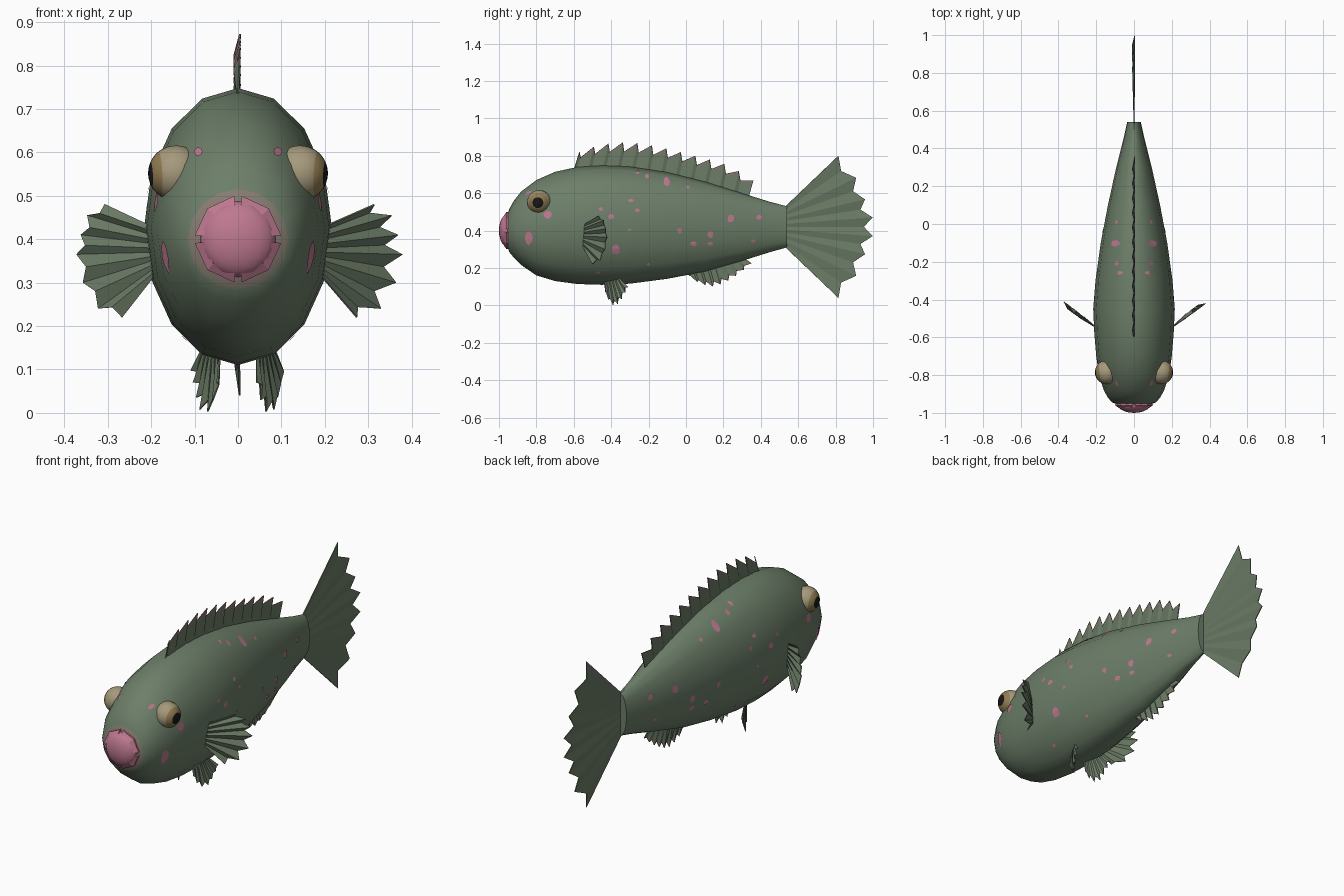
import bpy, bmesh, random
from math import sin, cos, pi, radians
from mathutils import Vector
from mathutils.bvhtree import BVHTree

random.seed(4)
cube = bpy.data.objects.get("Cube")
if cube:
    bpy.data.objects.remove(cube)


def material(name, *rgb):
    mat = bpy.data.materials.new(name)
    mat.use_nodes = True
    mat.diffuse_color = (*rgb, 1)
    mat.node_tree.nodes["Principled BSDF"].inputs["Base Color"].default_value = (*rgb, 1)
    return mat


SKIN = material("green skin", .15, .21, .14)
FIN = material("fin green", .145, .195, .13)
EDGE = material("fin edge", .24, .16, .15)
PINK = material("pink", .52, .19, .28)
BLUSH = material("mouth blush", .24, .2, .165)
TAN = material("eye tan", .38, .32, .2)
GOLD = material("eye gold", .28, .2, .08)
BLACK = material("pupil black", .008, .008, .008)


def finish(name, bm, mats, smooth=None):
    """Turn a bmesh into an object, optionally smooth below an angle."""
    bmesh.ops.recalc_face_normals(bm, faces=bm.faces)
    mesh = bpy.data.meshes.new(name)
    bm.to_mesh(mesh)
    bm.free()
    for mat in mats:
        mesh.materials.append(mat)
    if smooth:
        mesh.shade_smooth()
        mesh.set_sharp_from_angle(angle=radians(smooth))
    obj = bpy.data.objects.new(name, mesh)
    bpy.context.collection.objects.link(obj)
    return obj


def skin_rings(bm, rings, closed=True):
    """Bridge consecutive vertex rows with quads."""
    faces = []
    for a, b in zip(rings, rings[1:]):
        n = len(a)
        for i in range(n if closed else n - 1):
            j = (i + 1) % n
            faces.append(bm.faces.new((a[i], a[j], b[j], b[i])))
    return faces


# Body: elliptical sections as (y, top, bottom, half width)
SECTIONS = [
    (-.96, .47, .33, .07), (-.945, .515, .285, .115), (-.92, .56, .255, .138),
    (-.88, .61, .215, .16), (-.8, .67, .16, .186), (-.7, .714, .13, .2),
    (-.58, .74, .114, .21), (-.45, .748, .11, .216), (-.3, .742, .116, .204),
    (-.1, .712, .142, .176), (.1, .662, .18, .138), (.3, .6, .238, .094),
    (.45, .553, .285, .056), (.54, .53, .31, .036)]
SIDES = 16


def profile(y, column):
    """Body outline value at a given y."""
    for a, b in zip(SECTIONS, SECTIONS[1:]):
        if y <= b[0]:
            t = (y - a[0]) / (b[0] - a[0])
            return a[column] + t * (b[column] - a[column])
    return SECTIONS[-1][column]


bm = bmesh.new()
rings = []
for y, top, low, wide in SECTIONS:
    angles = [2 * pi * i / SIDES for i in range(SIDES)]
    rings.append([bm.verts.new((wide * sin(a), y, (top + low) / 2 + (top - low) / 2 * cos(a)))
                  for a in angles])
skin_rings(bm, rings)
bm.faces.new(rings[0])
bm.faces.new(rings[-1])
for f in bm.faces:
    f.material_index = int(f.calc_center_median().y < SECTIONS[1][0])
bm.normal_update()
bmesh.ops.recalc_face_normals(bm, faces=bm.faces)
surface = BVHTree.FromBMesh(bm)
finish("body", bm, [SKIN, BLUSH], 50)

# Skin spots: thin plates laid on the body, as (y, z, half length, half height)
SPOTS = [
    (-.21, .69, .012, .012), (-.105, .66, .017, .026), (-.26, .71, .01, .008),
    (.01, .63, .01, .008), (-.74, .485, .02, .02), (-.84, .36, .022, .035),
    (-.455, .515, .012, .01), (-.4, .475, .016, .014), (-.295, .56, .013, .01),
    (-.26, .51, .012, .01), (-.375, .3, .023, .023), (-.3, .405, .01, .008),
    (-.035, .4, .014, .014), (.04, .33, .018, .014), (.13, .38, .016, .018),
    (.13, .33, .016, .01), (.24, .465, .02, .022), (.39, .47, .015, .012),
    (.36, .345, .012, .008), (-.47, .175, .011, .007), (-.2, .22, .008, .006)]


def add_plate(bm, points, direction):
    """Project points onto the body and fan them around the first one."""
    hits = [surface.ray_cast(p, direction) for p in points]
    if any(h[0] is None for h in hits):
        return
    verts = [bm.verts.new(h[0] + h[1] * .003) for h in hits]
    rim = verts[1:]
    for a, b in zip(rim, rim[1:] + rim[:1]):
        bm.faces.new((verts[0], a, b))


bm = bmesh.new()
wheel = [2 * pi * i / 8 for i in range(8)]
for y, z, length, height in SPOTS:
    wobble = [random.uniform(.85, 1.2) for a in wheel]
    for side in (1, -1):
        pts = [Vector((side, y, z))]
        pts += [Vector((side, y + length * w * cos(a), z + height * w * sin(a)))
                for a, w in zip(wheel, wobble)]
        add_plate(bm, pts, Vector((-side, 0, 0)))
for side in (1, -1):  # brow spots face forward
    mid = Vector((side * .09, -2, .6))
    add_plate(bm, [mid] + [mid + Vector((cos(a), 0, sin(a))) * .01 for a in wheel],
              Vector((0, 1, 0)))
finish("skin_spots", bm, [PINK])


def fan_fin(name, roots, tips, drop, skew=.5, pleat=.008, edged=False):
    """Pleated fin: ribs run from root to tip with notches between them."""
    roots, tips = [Vector(p) for p in roots], [Vector(p) for p in tips]
    normal = (roots[-1] - roots[0]).cross(sum(tips, Vector()) - sum(roots, Vector())).normalized()
    columns = []
    for i, (root, tip) in enumerate(zip(roots, tips)):
        columns.append((root, tip + normal * pleat / 2))
        if i + 1 < len(roots):
            base = root.lerp(roots[i + 1], skew)
            notch = tip.lerp(tips[i + 1], skew).lerp(base, drop)
            columns.append((base, notch - normal * pleat))
    bm = bmesh.new()
    rows = [[bm.verts.new(a.lerp(b, t)) for a, b in columns]
            for t in ((0, .9, 1) if edged else (0, 1))]
    faces = skin_rings(bm, rows, closed=False)
    if edged:
        for f in faces[len(faces) // 2:]:
            f.material_index = 1
    obj = finish(name, bm, [FIN, EDGE])
    solid = obj.modifiers.new("thickness", "SOLIDIFY")
    solid.thickness = .004
    solid.offset = 0


def spread(start, end, count):
    a, b = Vector(start), Vector(end)
    return [a.lerp(b, i / (count - 1)) for i in range(count)]


# Dorsal fin
heights = [.82, .848, .865, .872, .868, .856, .84, .82, .8, .78, .757, .718, .668]
n = len(heights)
roots = [(0, p.y, profile(p.y, 1) - .012) for p in spread((0, -.6, 0), (0, .335, 0), n)]
tips = [(0, p.y, z) for p, z in zip(spread((0, -.57, 0), (0, .36, 0), n), heights)]
fan_fin("dorsal_fin", roots, tips, .35, .22, .009, True)

# Anal fin
heights = [.16, .125, .108, .1, .112, .132, .158, .19, .225]
n = len(heights)
roots = [(0, p.y, profile(p.y, 2) + .012) for p in spread((0, 0, 0), (0, .31, 0), n)]
tips = [(0, p.y, z) for p, z in zip(spread((0, .02, 0), (0, .35, 0), n), heights)]
fan_fin("anal_fin", roots, tips, .25, .3, .008, True)

# Tail fin, symmetric about its middle
upper = [(.815, .38), (.91, .262), (.957, .147), (.998, .05)]
outline = upper + [(y, -z) for y, z in reversed(upper)]
tips = [(0, y, .42 + z) for y, z in outline]
fan_fin("tail_fin", spread((0, .53, .528), (0, .53, .312), len(tips)), tips, .1)

# Paired fins
PECTORAL = [(.31, .48), (.35, .455), (.365, .41), (.375, .365), (.36, .3), (.325, .24), (.27, .22)]
PELVIC = [(.045, -.43, .07), (.055, -.415, .03), (.067, -.39, .003), (.085, -.365, .008),
          (.093, -.345, .035), (.1, -.325, .07), (.106, -.31, .098)]
for side, label in ((1, "left"), (-1, "right")):
    tips = [(side * x, -.54 + (x - .21) * .75, z) for x, z in PECTORAL]
    fan_fin(label + "_pectoral_fin", spread((side * .2, -.55, .43), (side * .196, -.55, .31), 7),
            tips, .15, pleat=.012)
    tips = [(side * x, y, z) for x, y, z in PELVIC]
    fan_fin(label + "_pelvic_fin", spread((side * .042, -.44, .135), (side * .085, -.355, .145), 7),
            tips, .18, pleat=.006)

# Eyes: domes coloured by angle from the gaze direction
for side, label in ((1, "left"), (-1, "right")):
    bm = bmesh.new()
    bmesh.ops.create_uvsphere(bm, u_segments=24, v_segments=20, radius=.064)
    gaze = Vector((side, -.12, -.05)).normalized()
    turn = Vector((0, 0, 1)).rotation_difference(gaze).to_matrix()
    bmesh.ops.rotate(bm, verts=bm.verts, matrix=turn)
    for f in bm.faces:
        angle = f.calc_center_median().angle(gaze)
        f.material_index = 2 if angle < radians(28) else 1 if angle < radians(54) else 0
    bmesh.ops.translate(bm, verts=bm.verts, vec=(side * .143, -.785, .552))
    finish(label + "_eye", bm, [TAN, GOLD, BLACK], 60)

# Mouth bulge
bm = bmesh.new()
bmesh.ops.create_uvsphere(bm, u_segments=20, v_segments=12, radius=1)
bmesh.ops.scale(bm, verts=bm.verts, vec=(.087, .045, .087))
bmesh.ops.translate(bm, verts=bm.verts, vec=(0, -.955, .4))
finish("mouth", bm, [PINK], 60)

# Lips: four angular segments around the mouth
bm = bmesh.new()
LIP = [(.098, -.935), (.1, -.96), (.08, -.974), (.077, -.935)]
for quarter in range(4):
    rows = []
    for degrees in (5, 45, 85):
        a = radians(degrees + 90 * quarter)
        rows.append([bm.verts.new((r * cos(a), y, .4 + r * sin(a))) for r, y in LIP])
    skin_rings(bm, rows)
    bm.faces.new(rows[0])
    bm.faces.new(rows[-1])
finish("lips", bm, [PINK])
